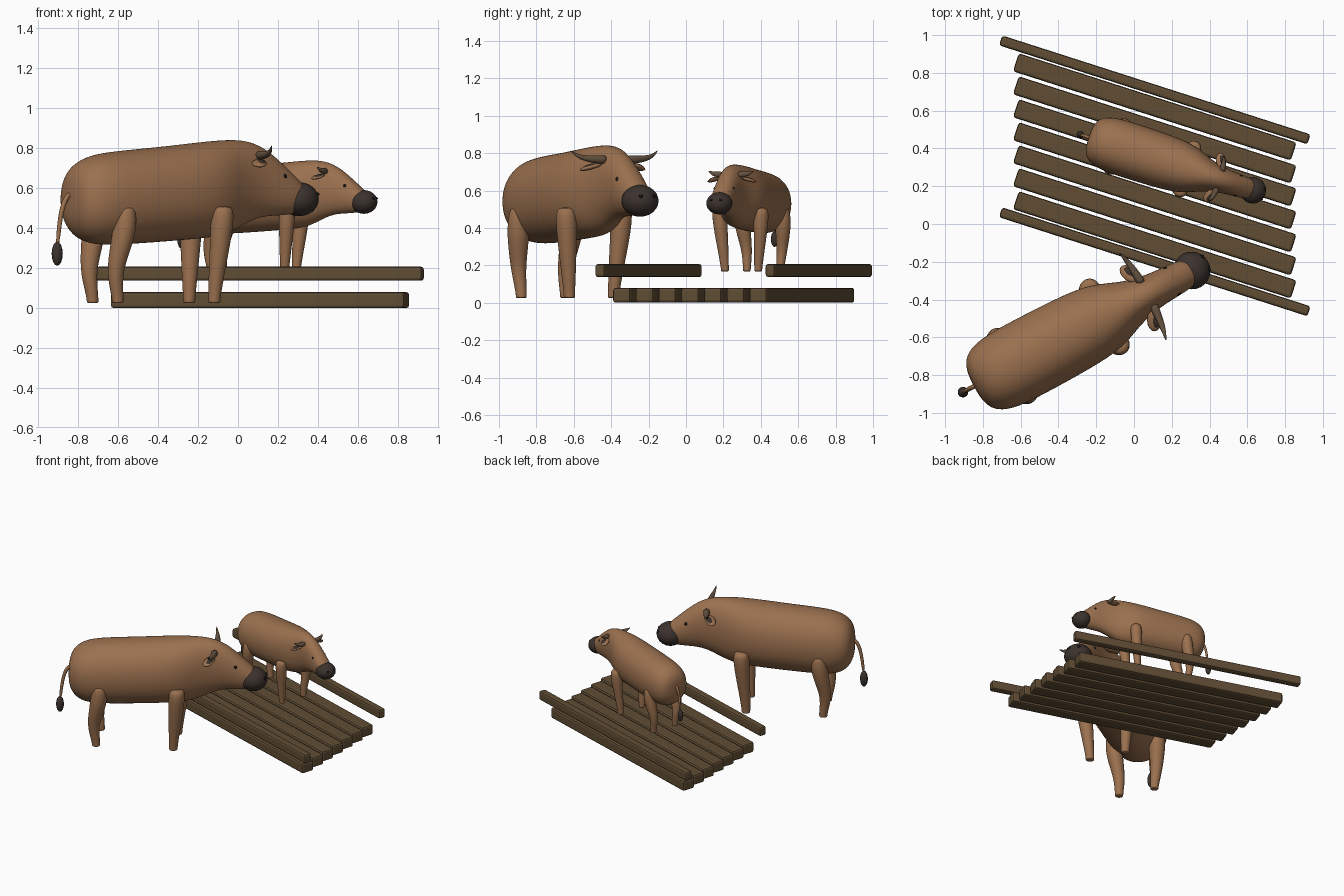
import bpy, bmesh, math
from mathutils import Matrix, Vector

if "Cube" in bpy.data.objects:
    bpy.data.objects.remove(bpy.data.objects["Cube"])


def material(name, rgb):
    m = bpy.data.materials.new(name)
    m.diffuse_color = (*rgb, 1)
    m.use_nodes = True
    m.node_tree.nodes["Principled BSDF"].inputs["Base Color"].default_value = m.diffuse_color
    return m


HIDE = material("brown hide", (0.33, 0.165, 0.078))
WOOD = material("dark wood", (0.115, 0.073, 0.034))
DARK = material("dark muzzle", (0.045, 0.032, 0.027))
HORN = material("horn brown", (0.13, 0.085, 0.052))
BLACK = material("black", (0.008, 0.007, 0.007))


def finish(name, bm, mat, matrix, subsurf=0):
    bmesh.ops.recalc_face_normals(bm, faces=bm.faces)
    mesh = bpy.data.meshes.new(name)
    bm.to_mesh(mesh)
    bm.free()
    mesh.materials.append(mat)
    ob = bpy.data.objects.new(name, mesh)
    bpy.context.collection.objects.link(ob)
    ob.matrix_world = matrix
    if subsurf:
        mod = ob.modifiers.new("smooth", 'SUBSURF')
        mod.levels = mod.render_levels = subsurf
    return ob


def smooth(ob):
    for p in ob.data.polygons:
        p.use_smooth = True


def loft(name, rings, mat, matrix, sides=20, power=2.0, subsurf=1):
    """Skin rings given as (centre, half axis a, half axis b)."""
    bm = bmesh.new()
    loops = []
    for c, a, b in rings:
        loop = []
        for i in range(sides):
            t = math.tau * i / sides
            ca, sa = math.cos(t), math.sin(t)
            ca = math.copysign(abs(ca) ** (2 / power), ca)
            sa = math.copysign(abs(sa) ** (2 / power), sa)
            loop.append(bm.verts.new(Vector(c) + Vector(a) * ca + Vector(b) * sa))
        loops.append(loop)
    for l0, l1 in zip(loops, loops[1:]):
        for i in range(sides):
            j = (i + 1) % sides
            bm.faces.new((l0[i], l0[j], l1[j], l1[i]))
    bm.faces.new(loops[0])
    bm.faces.new(loops[-1])
    ob = finish(name, bm, mat, matrix, subsurf)
    smooth(ob)
    return ob


def tube(name, points, mat, matrix, sides=10):
    """Round tube through (x, y, z, radius) points."""
    rings = []
    for i, p in enumerate(points):
        lo, hi = points[max(i - 1, 0)], points[min(i + 1, len(points) - 1)]
        d = (Vector(hi[:3]) - Vector(lo[:3])).normalized()
        a = d.orthogonal().normalized() if i == 0 else (a - d * a.dot(d)).normalized()
        rings.append((p[:3], a * p[3], d.cross(a) * p[3]))
    return loft(name, rings, mat, matrix, sides)


def ball(name, centre, radii, mat, matrix, turn=Matrix(), segs=24):
    bm = bmesh.new()
    m = Matrix.Translation(centre) @ turn @ Matrix.Diagonal((*radii, 1))
    bmesh.ops.create_uvsphere(bm, u_segments=segs, v_segments=segs // 2, radius=1, matrix=m)
    smooth(finish(name, bm, mat, matrix))


# Body stations: x, half width, bottom z, top z
BODY = [(-.402, .06, .47, .61), (-.385, .13, .41, .68), (-.345, .175, .35, .73),
        (-.27, .203, .317, .768), (-.15, .213, .313, .787), (.1, .21, .328, .807),
        (.3, .203, .343, .828), (.42, .178, .353, .84), (.52, .133, .382, .845),
        (.60, .108, .425, .84), (.68, .094, .455, .815), (.76, .088, .462, .762),
        (.84, .083, .465, .69), (.91, .07, .48, .63), (.94, .04, .51, .58)]
# Leg stations: x offset, y, z, radius
FRONT_LEG = [(.03, .168, .51, .035), (.03, .168, .495, .054), (.028, .166, .44, .06),
             (.02, .158, .32, .052), (.01, .146, .2, .043), (.003, .138, .1, .035),
             (0, .134, .05, .031), (0, .134, .03, .031), (0, .134, .025, .029)]
REAR_LEG = [(.03, .165, .51, .035), (.03, .165, .495, .052), (.025, .165, .4, .062),
            (.005, .155, .3, .055), (-.018, .143, .2, .043), (-.012, .137, .12, .036),
            (0, .134, .05, .03), (0, .134, .03, .03), (0, .134, .025, .028)]


def buffalo(label, x, y, z, angle, scale, horn):
    m = (Matrix.Translation((x, y, z)) @ Matrix.Rotation(math.radians(angle), 4, 'Z')
         @ Matrix.Scale(scale, 4))
    # body with neck and head in one skin
    rings = [((px, 0, (b + t) / 2), (0, w, 0), (0, 0, (t - b) / 2)) for px, w, b, t in BODY]
    loft(label + "_body", rings, HIDE, m, 24, 2.15, 2)
    ball(label + "_muzzle", (.905, 0, .545), (.098, .1, .085), DARK, m)
    # tail and tuft
    tube(label + "_tail", [(-.385, 0, .575, .012), (-.415, 0, .56, .014), (-.44, 0, .5, .013),
                           (-.455, 0, .42, .012), (-.467, 0, .3, .010)], HIDE, m)
    ball(label + "_tail_tuft", (-.467, 0, .272), (.028, .028, .06), DARK, m, segs=16)
    for s, side in ((1, "left"), (-1, "right")):
        for part, lx, pts in (("front", .353, FRONT_LEG), ("rear", -.195, REAR_LEG)):
            rings = [((lx + dx, s * ly, lz), (r, 0, 0), (0, r, 0)) for dx, ly, lz, r in pts]
            loft(f"{label}_{part}_leg_{side}", rings, HIDE, m, 16)
        # curved horn
        pts = [(.64, .06, .765, .026), (.637, .10, .765, .024), (.63, .10 + .08 * horn, .77, .018),
               (.62, .10 + .13 * horn, .785, .01), (.61, .10 + .165 * horn, .77 + .045 * horn, .002)]
        tube(f"{label}_horn_{side}", [(a, s * b, c, r) for a, b, c, r in pts], HORN, m)
        # ear with darker inner face
        turn = Matrix.Rotation(s * math.radians(115), 4, 'Z') @ Matrix.Rotation(math.radians(15), 4, 'Y')
        ball(f"{label}_ear_{side}", (.605, s * .14, .725), (.06, .038, .014), HIDE, m, turn, 16)
        ball(f"{label}_inner_ear_{side}", (.612, s * .146, .729), (.042, .024, .013), DARK, m, turn, 12)
        ball(f"{label}_eye_{side}", (.785, s * .074, .66), (.012, .01, .012), BLACK, m, segs=12)
        ball(f"{label}_nostril_{side}", (.988, s * .038, .57), (.01, .012, .01), BLACK, m, segs=12)


buffalo("adult", -.493, -.671, 0, 28, 1, 1)
buffalo("calf", .027, .373, .15, -17.9, .7, .5)


def beam(name, x, y, z, size, bevel):
    bm = bmesh.new()
    bmesh.ops.create_cube(bm, size=1, matrix=Matrix.Diagonal((*size, 1)))
    bmesh.ops.bevel(bm, geom=bm.edges[:], offset=bevel, segments=2, profile=.5, affect='EDGES')
    finish(name, bm, WOOD, Matrix.Translation((x, y, z)) @ Matrix.Rotation(math.radians(-17.8), 4, 'Z'))


# deck planks and two side rails
for i in range(7):
    beam(f"plank_{i + 1}", .11, .62 - i * .1217, .04, (1.545, .1, .08), .014)
for name, y in (("rail_back", .71), ("rail_front", -.2)):
    beam(name, .11, y, .172, (1.715, .055, .07), .014)
